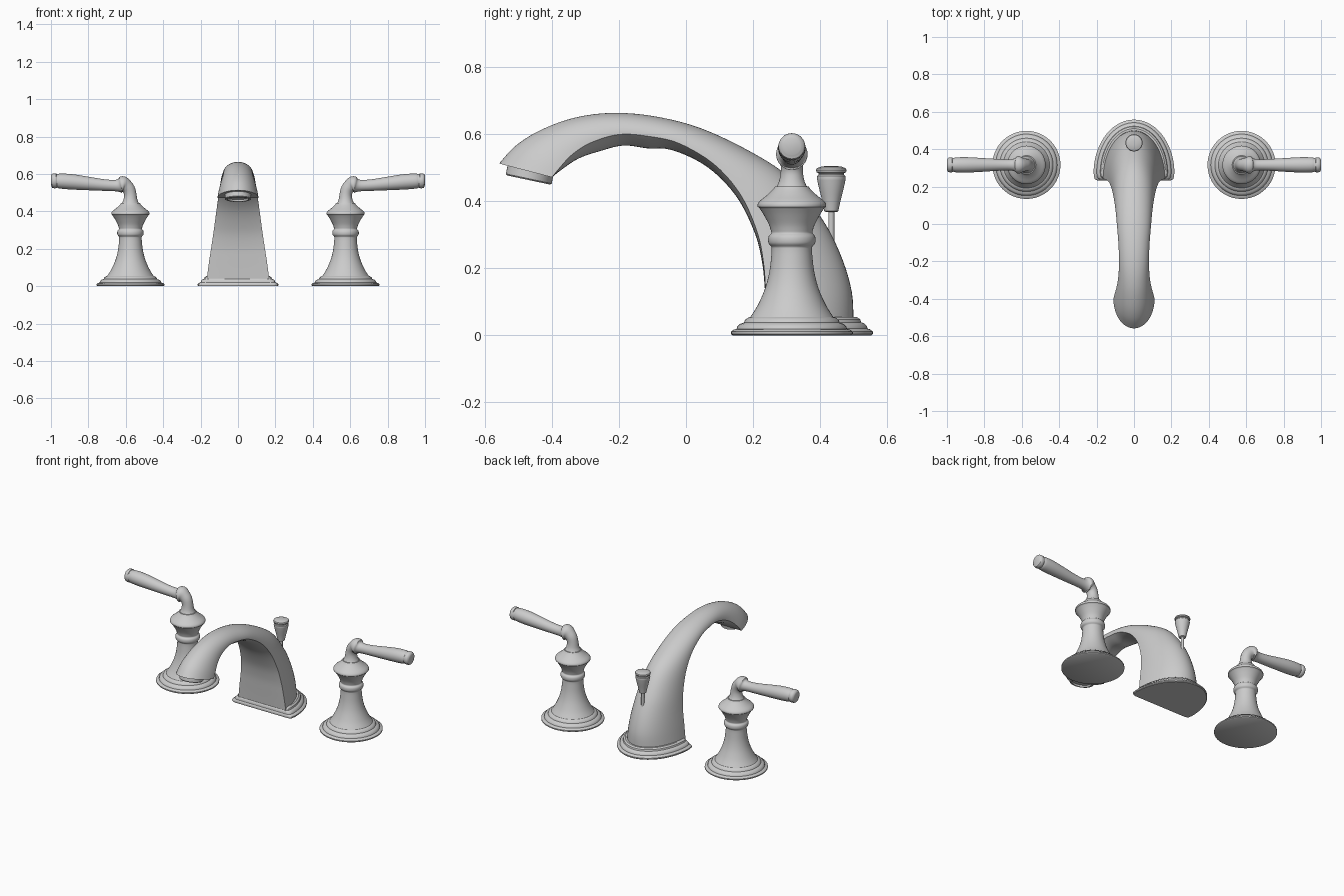
import bpy, bmesh, math
from mathutils import Vector

if "Cube" in bpy.data.objects:
    bpy.data.objects.remove(bpy.data.objects["Cube"])


def smooth_rows(rows, n=5):
    """Catmull-Rom interpolation through rows of numbers."""
    out = []
    for i in range(len(rows) - 1):
        p0, p1 = rows[max(i - 1, 0)], rows[i]
        p2, p3 = rows[i + 1], rows[min(i + 2, len(rows) - 1)]
        for k in range(n):
            t = k / n
            out.append(tuple(0.5 * (2*b + (c-a)*t + (2*a-5*b+4*c-d)*t*t + (3*b-a-3*c+d)*t**3)
                             for a, b, c, d in zip(p0, p1, p2, p3)))
    return out + [tuple(rows[-1])]


def loft(name, rings, angle=35):
    """Skin a list of equal-length closed rings and cap both ends."""
    bm = bmesh.new()
    vs = [[bm.verts.new(p) for p in r] for r in rings]
    n = len(rings[0])
    for a, b in zip(vs, vs[1:]):
        for i in range(n):
            j = (i + 1) % n
            bm.faces.new((a[i], a[j], b[j], b[i]))
    bm.faces.new(vs[0][::-1])
    bm.faces.new(vs[-1])
    bmesh.ops.recalc_face_normals(bm, faces=bm.faces)
    me = bpy.data.meshes.new(name)
    bm.to_mesh(me)
    bm.free()
    ob = bpy.data.objects.new(name, me)
    bpy.context.collection.objects.link(ob)
    bpy.ops.object.select_all(action='DESELECT')
    ob.select_set(True)
    bpy.context.view_layer.objects.active = ob
    bpy.ops.object.shade_smooth_by_angle(angle=math.radians(angle))
    return ob


def circle(c, r, u, v, n=48):
    return [Vector(c) + r * (math.cos(2*math.pi*i/n) * Vector(u) + math.sin(2*math.pi*i/n) * Vector(v))
            for i in range(n)]


def lathe(name, profile, x, y):
    return loft(name, [circle((x, y, z), r, (1, 0, 0), (0, 1, 0)) for r, z in profile])


# Handle pedestals and levers, one per side
HX, HY = 0.575, 0.316
steps = [(.176, 0), (.182, .004), (.182, .011), (.174, .017), (.165, .019), (.163, .026),
         (.155, .034), (.143, .038), (.140, .046), (.130, .053)]
neck = smooth_rows([(.124, .055), (.102, .09), (.080, .14), (.067, .19), (.061, .24), (.060, .263)], 4)
ring = smooth_rows([(.062, .266), (.069, .274), (.071, .285), (.069, .296), (.062, .304)], 3)
flare = smooth_rows([(.061, .307), (.068, .33), (.084, .36), (.097, .38)], 4)
crown = smooth_rows([(.102, .384), (.102, .392), (.095, .402), (.075, .418), (.057, .435), (.050, .445)], 3)
pedestal = steps + neck + ring + flare + crown
lever = [(.575, .435, .050), (.575, .46, .038), (.576, .49, .033), (.584, .518, .034), (.6, .535, .038),
         (.611, .540, .046), (.624, .541, .046), (.635, .539, .036), (.66, .538, .030), (.72, .541, .031),
         (.80, .549, .036), (.89, .558, .041), (.95, .562, .040), (.967, .563, .036), (.975, .563, .040),
         (.992, .565, .038), (1.0, .565, .026)]
for s, side in ((-1, "left"), (1, "right")):
    lathe(side + "_handle_pedestal", pedestal, s * HX, HY)
    path = smooth_rows(lever, 3)
    rings = []
    for i, (x, z, r) in enumerate(path):
        a, b = path[max(i - 1, 0)], path[min(i + 1, len(path) - 1)]
        d = Vector((s * (b[0] - a[0]), 0, b[1] - a[1])).normalized()
        rings.append(circle((s * x, HY, z), r, (0, 1, 0), d.cross(Vector((0, 1, 0))), 32))
    loft(side + "_lever", rings)

# Spout: D-shaped section; outer y,z / crease y,z / half width / underside bulge
stations = [(.500, .03, .243, .03, .168, 0), (.495, .13, .238, .13, .155, .002),
            (.462, .24, .231, .22, .141, .004), (.405, .35, .212, .31, .128, .008),
            (.310, .47, .163, .42, .113, .014), (.190, .55, .085, .51, .100, .022),
            (.040, .62, -.02, .573, .090, .031), (-.10, .655, -.11, .594, .083, .036),
            (-.227, .664, -.20, .600, .080, .036), (-.34, .648, -.285, .575, .084, .034),
            (-.44, .610, -.34, .540, .094, .022), (-.51, .565, -.375, .503, .104, .010),
            (-.558, .513, -.40, .472, .110, 0)]
rings = []
for oy, oz, cy, cz, w, bulge in smooth_rows(stations, 5):
    o, c = Vector((0, oy, oz)), Vector((0, cy, cz))
    d = o - c
    r = [c + d * math.sin(math.pi*i/32) + Vector((w * math.cos(math.pi*i/32), 0, 0)) for i in range(33)]
    for i in range(1, 12):
        t = -1 + 2 * i / 12
        r.append(c - d.normalized() * bulge * (1 - t * t) + Vector((w * t, 0, 0)))
    rings.append(r)
loft("spout", rings, 40)

# Stepped D-shaped flange under the spout
rings = []
for o, z in [(.050, 0), (.054, .004), (.054, .011), (.046, .018), (.038, .020), (.036, .028),
             (.028, .036), (.019, .039), (.016, .048), (.006, .055)]:
    w = .162 + o
    r = [Vector((w * math.cos(math.pi*i/40), .272 + (.232 + o) * math.sin(math.pi*i/40), z)) for i in range(41)]
    fy = .248 - .3 * o
    r += [Vector((x * w, fy + e, z)) for x, e in
          ((-.98, .010), (-.92, .002), (-.85, 0), (.85, 0), (.92, .002), (.98, .010))]
    rings.append(r)
loft("spout_flange", rings)

# Aerator: short tilted tube with a recessed outlet
tilt = math.radians(-12)
u, v = Vector((1, 0, 0)), Vector((0, math.cos(tilt), math.sin(tilt)))
down = Vector((0, math.sin(tilt), -math.cos(tilt)))
top = Vector((0, -.462, .503))
loft("aerator", [circle(top + down * h, r, u, v) for h, r in
                 ((0, .070), (.036, .070), (.040, .066), (.040, .056), (.030, .054))])

# Drain lift rod and knob
lathe("lift_rod", [(.009, .22), (.009, .38)], 0, .434)
knob = [(.016, .368), (.021, .371)] + smooth_rows([(.022, .376), (.027, .40), (.037, .44), (.043, .468)], 4)
knob += [(.042, .476), (.038, .480), (.038, .484), (.044, .487), (.046, .493), (.043, .499), (.030, .504), (.012, .506)]
lathe("lift_knob", knob, 0, .434)
